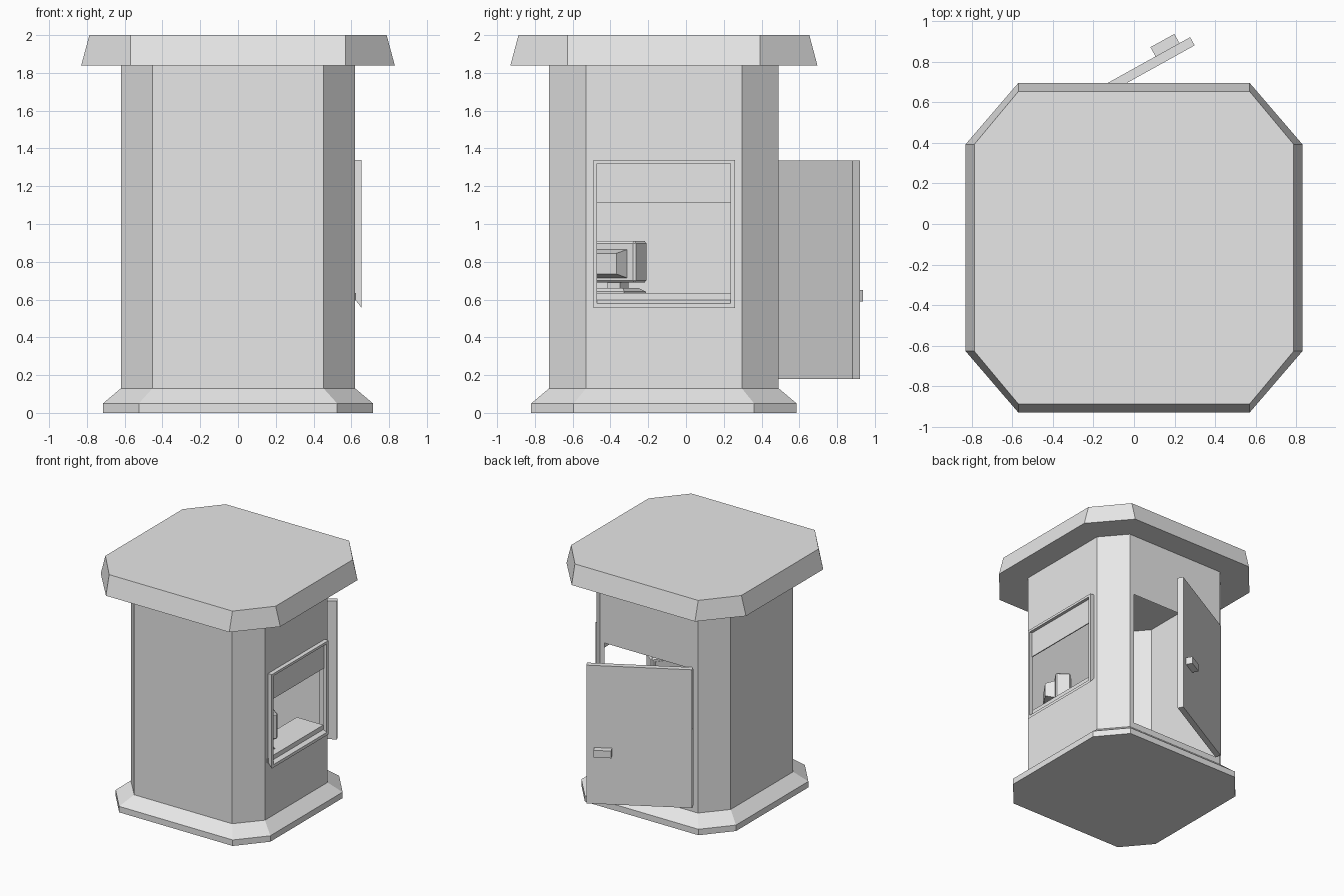
import bpy, bmesh
from math import radians
from mathutils import Matrix, Vector

if "Cube" in bpy.data.objects:
    bpy.data.objects.remove(bpy.data.objects["Cube"])

grey = bpy.data.materials.new("plain grey")
grey.use_nodes = True
grey.diffuse_color = (0.8, 0.8, 0.8, 1)
grey.node_tree.nodes["Principled BSDF"].inputs["Base Color"].default_value = (0.8, 0.8, 0.8, 1)

MID_Y = -0.117  # booth centre; the open door balances it at the back


def finish(bm, name, matrix=None):
    bmesh.ops.recalc_face_normals(bm, faces=bm.faces)
    mesh = bpy.data.meshes.new(name)
    bm.to_mesh(mesh)
    bm.free()
    mesh.materials.append(grey)
    ob = bpy.data.objects.new(name, mesh)
    bpy.context.collection.objects.link(ob)
    if matrix:
        ob.matrix_world = matrix
    return ob


def octagon(hx, cx, hy, cy, z):
    """Rectangle with cut corners, counter-clockwise from the front edge."""
    pts = [(-cx, -hy), (cx, -hy), (hx, -cy), (hx, cy),
           (cx, hy), (-cx, hy), (-hx, cy), (-hx, -cy)]
    return [Vector((x, y + MID_Y, z)) for x, y in pts]


def loft(name, rings, matrix=None):
    """Closed solid through a stack of equal-length rings."""
    bm = bmesh.new()
    rows = [[bm.verts.new(p) for p in ring] for ring in rings]
    for a, b in zip(rows, rows[1:]):
        for i in range(len(a)):
            j = (i + 1) % len(a)
            bm.faces.new((a[i], a[j], b[j], b[i]))
    bm.faces.new(rows[0])
    bm.faces.new(rows[-1])
    return finish(bm, name, matrix)


def rect_x(x, y0, y1, z0, z1):
    return [Vector(p) for p in ((x, y0, z0), (x, y1, z0), (x, y1, z1), (x, y0, z1))]


def rect_z(z, hx, hy):
    return [Vector(p) for p in ((-hx, -hy, z), (hx, -hy, z), (hx, hy, z), (-hx, hy, z))]


def box(name, x0, x1, y0, y1, z0, z1, matrix=None):
    return loft(name, [rect_x(x0, y0, y1, z0, z1), rect_x(x1, y0, y1, z0, z1)], matrix)


# Plinth and roof
loft("plinth", [octagon(0.715, 0.525, 0.7025, 0.4775, 0),
                octagon(0.715, 0.525, 0.7025, 0.4775, 0.05),
                octagon(0.62, 0.453, 0.6075, 0.4125, 0.13)])
loft("roof", [octagon(0.83, 0.57, 0.8125, 0.51, 1.84),
              octagon(0.787, 0.57, 0.77, 0.51, 2.0)])

# Walls: hollow shell with a window opening (left) and a doorway (back)
holes = {2: rect_x(0.62, -0.47, 0.235, 0.60, 1.32),
         4: [Vector(p) for p in ((0.41, 0.4905, 0.18), (-0.41, 0.4905, 0.18),
                                 (-0.41, 0.4905, 1.32), (0.41, 0.4905, 1.32))]}
low, high = (octagon(0.62, 0.453, 0.6075, 0.4125, z) for z in (0.13, 1.84))
bm = bmesh.new()
for i in range(8):
    j = (i + 1) % 8
    outer = [bm.verts.new(p) for p in (low[i], low[j], high[j], high[i])]
    if i in holes:
        inner = [bm.verts.new(p) for p in holes[i]]
        for a in range(4):
            b = (a + 1) % 4
            bm.faces.new((outer[a], outer[b], inner[b], inner[a]))
    else:
        bm.faces.new(outer)
bmesh.ops.remove_doubles(bm, verts=bm.verts, dist=0.0005)
finish(bm, "walls")

# Window frame: ring with a splayed sill
bm = bmesh.new()
loops = [rect_x(0.62, -0.49, 0.26, 0.60, 1.34), rect_x(0.655, -0.49, 0.26, 0.555, 1.34),
         rect_x(0.655, -0.47, 0.235, 0.58, 1.32), rect_x(0.62, -0.47, 0.235, 0.60, 1.32)]
rows = [[bm.verts.new(p) for p in loop] for loop in loops]
for a, b in zip(rows, rows[1:]):
    for i in range(4):
        j = (i + 1) % 4
        bm.faces.new((a[i], a[j], b[j], b[i]))
finish(bm, "window_frame")
box("window_shutter", 0.622, 0.63, -0.47, 0.235, 1.11, 1.32)

# Counter behind the window
box("counter", 0.38, 0.625, -0.5, 0.235, 0.595, 0.635)

# Open door, hinged at the back; local x runs along the door, y points outward
door_at = Matrix.Translation((-0.405, 0.49, 0)) @ Matrix.Rotation(radians(29), 4, "Z")
box("door", 0, 0.805, 0, 0.046, 0.18, 1.335, door_at)
box("door_handle", 0.61, 0.745, 0.046, 0.098, 0.59, 0.65, door_at)

# Monitor on the counter; local x points out of its back
mon_at = Matrix.Translation((0.425, -0.36, 0)) @ Matrix.Rotation(radians(-35), 4, "Z")
case = box("monitor_case", -0.06, 0.06, -0.15, 0.15, 0.69, 0.91, mon_at)
bevel = case.modifiers.new("bevel", "BEVEL")
bevel.width = 0.012
bevel.segments = 1
loft("monitor_back", [rect_x(0.06, -0.1, 0.1, 0.715, 0.865),
                      rect_x(0.135, -0.085, 0.085, 0.735, 0.845)], mon_at)
box("monitor_screen", -0.064, -0.06, -0.12, 0.12, 0.72, 0.88, mon_at)
box("monitor_neck", -0.04, 0.04, -0.04, 0.04, 0.65, 0.695, mon_at)
loft("monitor_foot", [rect_z(0.635, 0.1, 0.11), rect_z(0.642, 0.1, 0.11),
                      rect_z(0.662, 0.07, 0.08)], mon_at)
